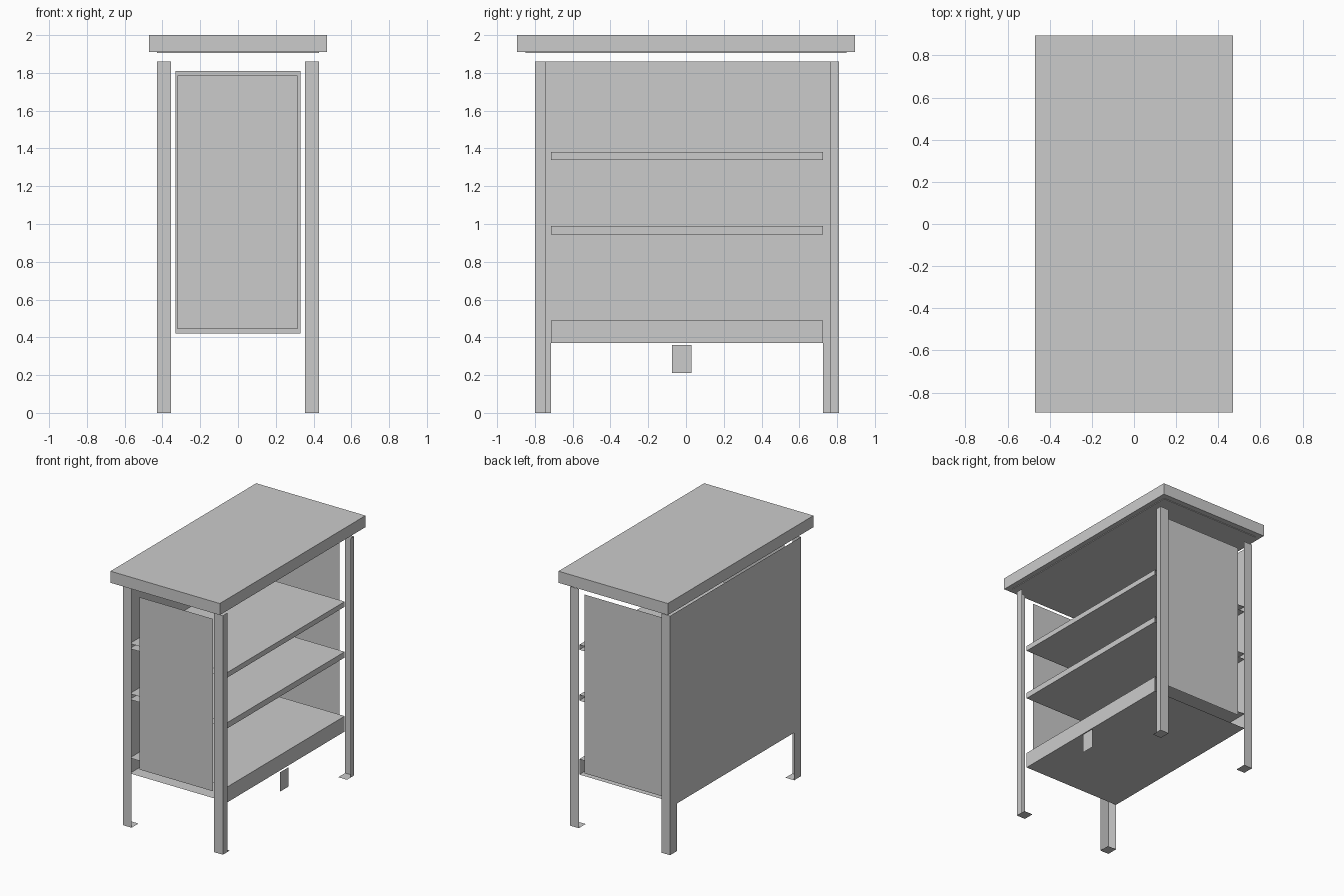
import bpy, bmesh

if "Cube" in bpy.data.objects:
    bpy.data.objects.remove(bpy.data.objects["Cube"])

AX = {"x": 0, "y": 1, "z": 2}


def shell(name, lo, hi, sides):
    """Box from lo to hi keeping only the listed sides, e.g. '+x -y'."""
    bm = bmesh.new()
    bmesh.ops.create_cube(bm, size=1)
    bm.normal_update()
    keep = sides.split()
    drop = []
    for f in bm.faces:
        if not any(f.normal[AX[s[1]]] * (1 if s[0] == "+" else -1) > 0.5 for s in keep):
            drop.append(f)
    bmesh.ops.delete(bm, geom=drop, context="FACES")
    for v in bm.verts:
        v.co = [a if c < 0 else b for c, a, b in zip(v.co, lo, hi)]
    me = bpy.data.meshes.new(name)
    bm.to_mesh(me)
    bm.free()
    ob = bpy.data.objects.new(name, me)
    bpy.context.collection.objects.link(ob)
    return ob


# Table top and the thin plate under it
shell("top_slab", (-.47, -.895, 1.91), (.47, .895, 2), "+x -x +y -y +z -z")
shell("under_plate", (-.43, -.85, 1.905), (.43, .85, 1.91), "-z +x -x +y -y")

# Corner legs: only the outward faces and the foot are modelled
for end, y0, y1, side in (("front", -.80, -.715, "-y"), ("back", .725, .81, "+y")):
    for hand, x0, x1 in (("left", -.43, -.355), ("right", .355, .43)):
        shell(f"{end}_{hand}_leg", (x0, y0, 0), (x1, y1, 1.86), side)
        shell(f"{end}_{hand}_foot", (x0, y0, 0), (x1, y1, .01), "-z")
    # Lower outer face of the closed-side leg
    shell(f"{end}_left_leg_side", (-.43, y0, 0), (-.355, y1, .37), "-x")

# Narrower outer faces of the legs on the open side
shell("front_right_leg_side", (.355, -.80, 0), (.43, -.745, 1.86), "+x")
shell("back_right_leg_side", (.355, .765, 0), (.43, .81, 1.86), "+x")

# Closed long side
shell("back_panel", (-.43, -.80, .37), (-.41, .81, 1.86), "-x")

# End panels
shell("front_end_panel", (-.32, -.755, .445), (.315, -.74, 1.785), "-y")
shell("back_end_panel", (-.33, .76, .42), (.33, .775, 1.81), "+y")

# Shelves, open at their ends
for name, z0, z1 in (("bottom_shelf", .37, .49), ("middle_shelf", .945, .99),
                     ("upper_shelf", 1.34, 1.38)):
    shell(name, (-.43, -.715, z0), (.41, .725, z1), "+x +z -z")

# Small flat tab below the bottom shelf
shell("centre_tab", (.40, -.075, .21), (.415, .03, .36), "+x")
